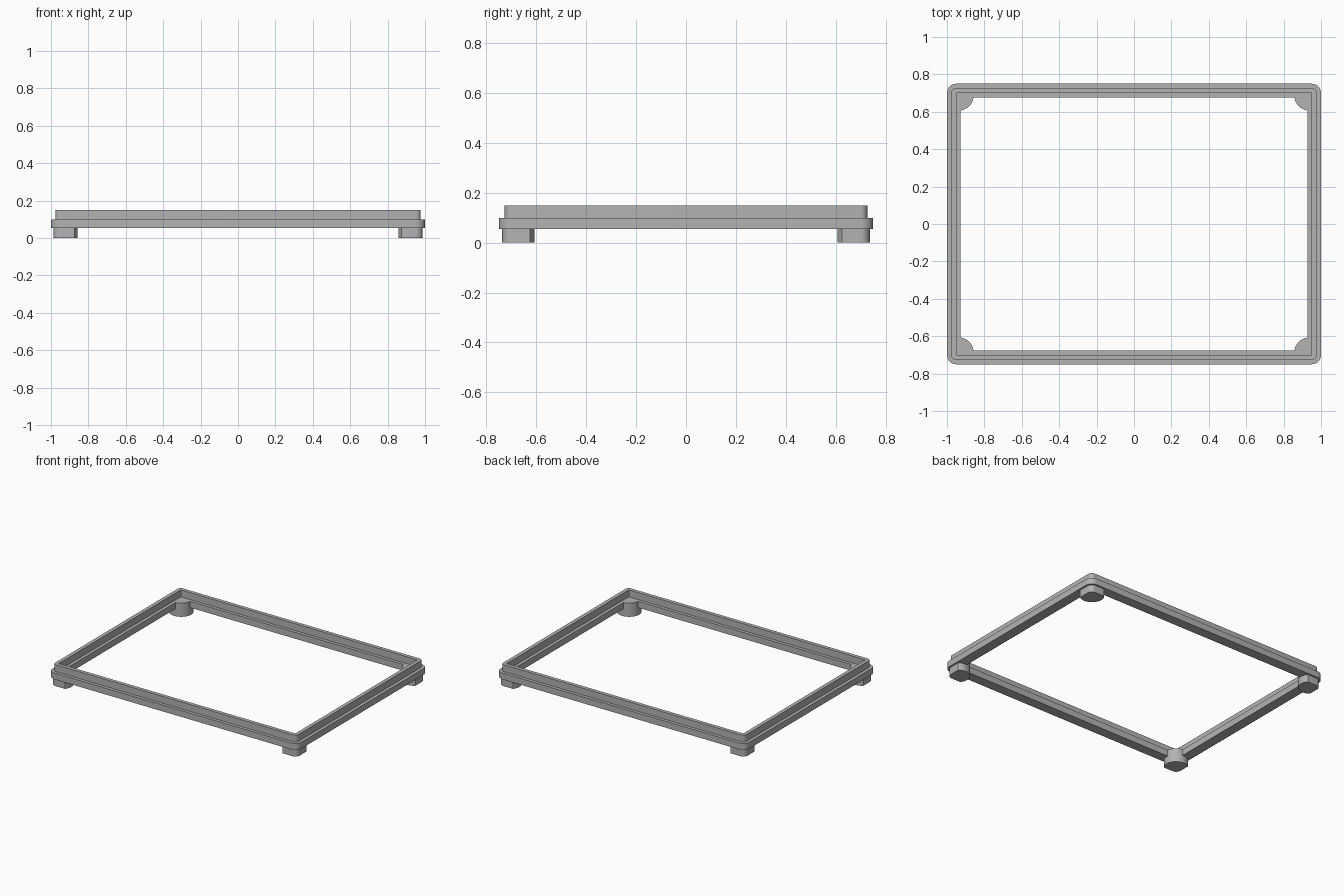
import bpy
import bmesh
from math import sin, cos, pi, asin, acos

cube = bpy.data.objects.get("Cube")
if cube:
    bpy.data.objects.remove(cube, do_unlink=True)

grey = bpy.data.materials.new("plain_grey")
grey.use_nodes = True
tone = (0.45, 0.45, 0.45, 1)
grey.diffuse_color = tone
grey.node_tree.nodes["Principled BSDF"].inputs["Base Color"].default_value = tone


def arc(cx, cy, r, start, end, steps):
    return [(cx + r * cos(start + (end - start) * i / steps),
             cy + r * sin(start + (end - start) * i / steps)) for i in range(steps + 1)]


def rounded_rect(hx, hy, r, steps=8):
    points = []
    for k, (sx, sy) in enumerate([(1, 1), (-1, 1), (-1, -1), (1, -1)]):
        points += arc(sx * (hx - r), sy * (hy - r), r, k * pi / 2, (k + 1) * pi / 2, steps)
    return points


def finish(name, bm):
    bmesh.ops.remove_doubles(bm, verts=bm.verts, dist=0.00005)
    bmesh.ops.recalc_face_normals(bm, faces=bm.faces)
    mesh = bpy.data.meshes.new(name)
    bm.to_mesh(mesh)
    bm.free()
    mesh.materials.append(grey)
    obj = bpy.data.objects.new(name, mesh)
    bpy.context.collection.objects.link(obj)
    bpy.ops.object.select_all(action='DESELECT')
    obj.select_set(True)
    bpy.context.view_layer.objects.active = obj
    bpy.ops.object.shade_smooth_by_angle(angle=pi / 6)
    return obj


# Frame: stepped cross-section (inset from the outside, height) swept round the rectangle
HX, HY, CORNER = 1.0, 0.75, 0.05
BASE, LEDGE, TOP = 0.054, 0.10, 0.15
section = [(0, BASE), (0, LEDGE), (0.023, LEDGE), (0.023, TOP),
           (0.05, TOP), (0.05, LEDGE), (0.073, LEDGE), (0.073, BASE)]
bm = bmesh.new()
rings = []
for inset, z in section:
    outline = rounded_rect(HX - inset, HY - inset, max(CORNER - inset, 0.001))
    rings.append([bm.verts.new((x, y, z)) for x, y in outline])
for a, b in zip(rings, rings[1:] + rings[:1]):
    for i in range(len(a)):
        j = (i + 1) % len(a)
        bm.faces.new((a[i], a[j], b[j], b[i]))
finish("frame", bm)

# Feet: round pads trimmed flat where they meet the outer sides
EDGE, REACH, RADIUS, ROUND = 0.013, 0.05, 0.08, 0.037
fx, fy = HX - EDGE, HY - EDGE
foot_outline = arc(fx - ROUND, fy - ROUND, ROUND, 0, pi / 2, 8)
foot_outline += arc(fx - REACH, fy - REACH, RADIUS,
                    pi - asin(REACH / RADIUS), 2 * pi - acos(REACH / RADIUS), 24)
for side, sx in (("left", 1), ("right", -1)):
    for end, sy in (("front", -1), ("back", 1)):
        bm = bmesh.new()
        face = bm.faces.new([bm.verts.new((sx * x, sy * y, 0)) for x, y in foot_outline])
        up = bmesh.ops.extrude_face_region(bm, geom=[face], use_keep_orig=True)
        top = [v for v in up["geom"] if isinstance(v, bmesh.types.BMVert)]
        bmesh.ops.translate(bm, verts=top, vec=(0, 0, LEDGE))
        finish(f"{end}_{side}_foot", bm)
